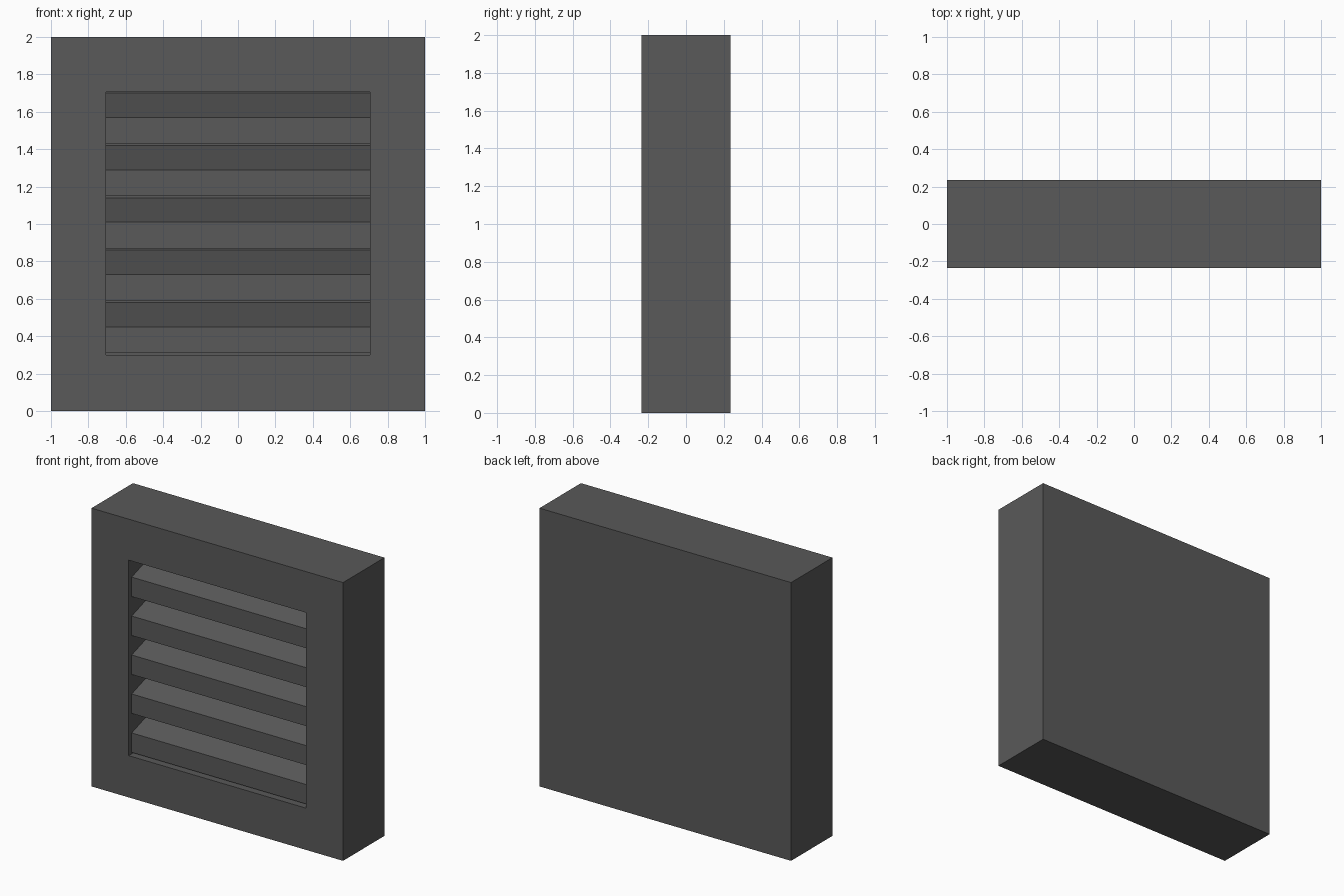
import bpy, bmesh

if "Cube" in bpy.data.objects:
    bpy.data.objects.remove(bpy.data.objects["Cube"])

grey = bpy.data.materials.new("dark grey")
grey.diffuse_color = (0.1, 0.1, 0.1, 1)
grey.use_nodes = True
grey.node_tree.nodes["Principled BSDF"].inputs["Base Color"].default_value = grey.diffuse_color

HALF_DEPTH = 0.235     # overall depth / 2
OPEN_X = 0.705         # half width of the opening
OPEN_Z = (0.30, 1.705) # bottom and top of the opening
SLAT_Y = 0.2           # slats run from -SLAT_Y to the back panel


def finish(name, bm):
    bmesh.ops.recalc_face_normals(bm, faces=bm.faces[:])
    mesh = bpy.data.meshes.new(name)
    bm.to_mesh(mesh)
    bm.free()
    mesh.materials.append(grey)
    obj = bpy.data.objects.new(name, mesh)
    bpy.context.collection.objects.link(obj)
    return obj


def prism(name, profile, half_width):
    """Extrude a (y, z) profile along x."""
    bm = bmesh.new()
    face = bm.faces.new([bm.verts.new((-half_width, y, z)) for y, z in profile])
    ext = bmesh.ops.extrude_face_region(bm, geom=[face])
    moved = [v for v in ext["geom"] if isinstance(v, bmesh.types.BMVert)]
    bmesh.ops.translate(bm, verts=moved, vec=(2 * half_width, 0, 0))
    return finish(name, bm)


# Frame: a closed block with a deep rectangular recess in the front
bm = bmesh.new()
bmesh.ops.create_cube(bm, size=1)
for v in bm.verts:
    v.co = (v.co.x * 2, v.co.y * 2 * HALF_DEPTH, v.co.z * 2 + 1)
bm.normal_update()
front = min(bm.faces, key=lambda f: f.calc_center_median().y)
bmesh.ops.inset_region(bm, faces=[front], thickness=0.29)
for v in front.verts:
    v.co.x = OPEN_X if v.co.x > 0 else -OPEN_X
    v.co.z = OPEN_Z[1] if v.co.z > 1 else OPEN_Z[0]
ext = bmesh.ops.extrude_discrete_faces(bm, faces=[front])
for v in ext["faces"][0].verts:
    v.co.y = SLAT_Y
finish("frame", bm)

# Louvre slats: vertical front edge, rising towards the back
for i in range(5):
    z = 0.31 + 0.28 * i
    prism(f"slat_{i + 1}",
          [(-SLAT_Y, z), (-SLAT_Y, z + 0.14),
           (SLAT_Y, z + 0.27), (SLAT_Y, z + 0.13)], OPEN_X)
